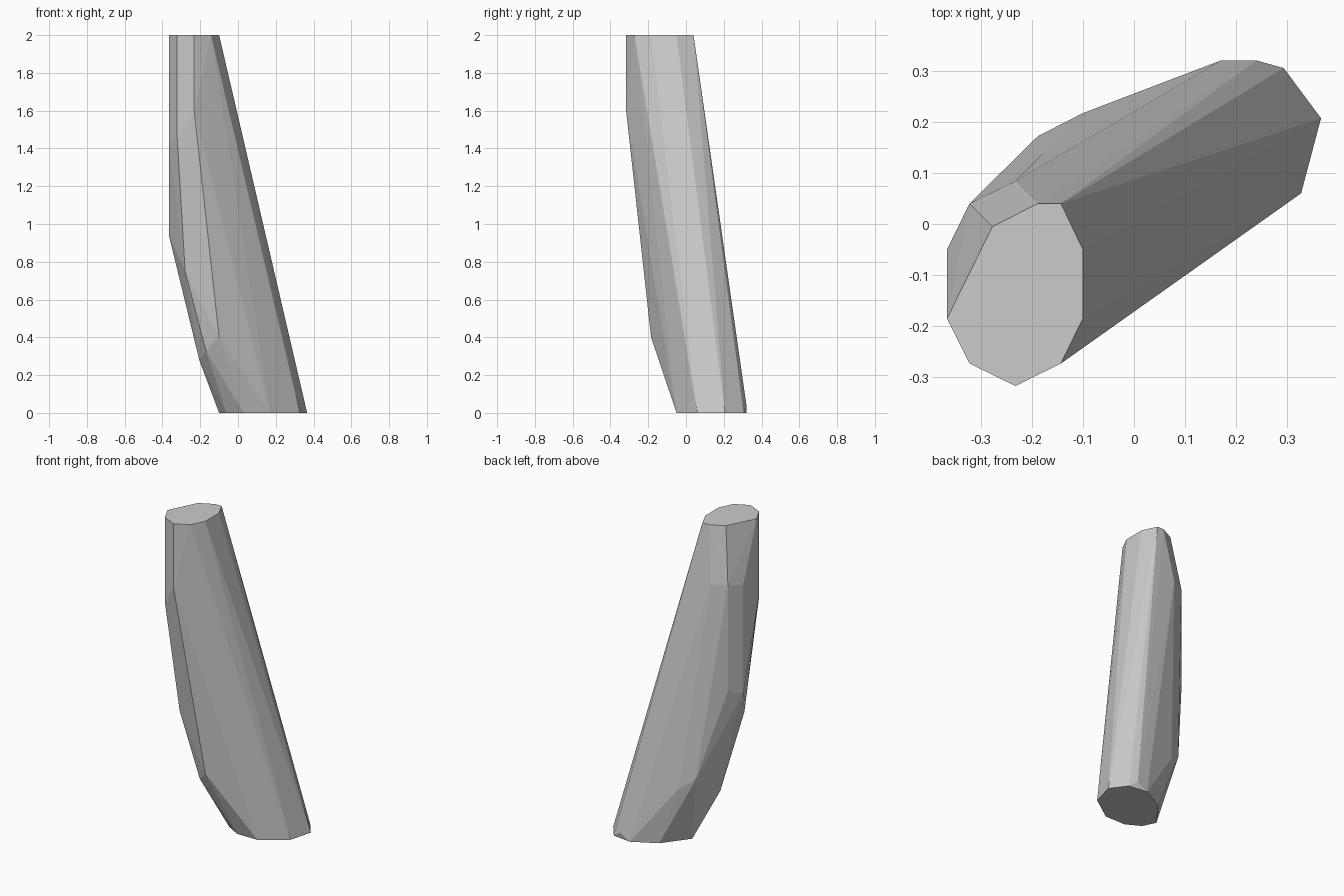
import bpy, bmesh

if "Cube" in bpy.data.objects:
    bpy.data.objects.remove(bpy.data.objects["Cube"])

# Outline of the flat top and of the base, as (x, y)
top = [(-.277, -.005), (-.188, .04), (-.143, .04), (-.1, -.05), (-.1, -.185),
       (-.143, -.273), (-.232, -.317), (-.322, -.273), (-.366, -.185)]
base = [(-.1, .08), (-.06, .0), (.03, -.05), (.17, -.05), (.327, .06),
        (.366, .207), (.293, .305), (.17, .32), (.02, .24)]

# Corners along the bulging side, from high to low
side = [(-.322, .04, 1.65), (-.232, .084, 1.65), (-.366, -.05, 1.63),
        (-.232, -.317, 1.6), (-.322, -.273, 1.46), (-.366, -.185, 1.42),
        (-.322, .04, .98), (-.366, -.05, .94), (-.28, -.185, .75),
        (-.188, .172, .43), (-.1, .217, .37), (-.1, -.185, .4),
        (-.17, -.14, .33), (-.205, -.05, .28), (.24, .32, .04)]

points = [(x, y, 2) for x, y in top] + [(x, y, 0) for x, y in base] + side

# Faceted leaning stone: convex skin around the corners
bm = bmesh.new()
for p in points:
    bm.verts.new(p)
hull = bmesh.ops.convex_hull(bm, input=list(bm.verts))
loose = [v for v in bm.verts if not v.link_faces]
bmesh.ops.delete(bm, geom=loose, context='VERTS')
bmesh.ops.dissolve_limit(bm, angle_limit=.01, verts=list(bm.verts), edges=list(bm.edges))
bmesh.ops.recalc_face_normals(bm, faces=list(bm.faces))

mesh = bpy.data.meshes.new("leaning_stone")
bm.to_mesh(mesh)
bm.free()
stone = bpy.data.objects.new("leaning_stone", mesh)
bpy.context.collection.objects.link(stone)
